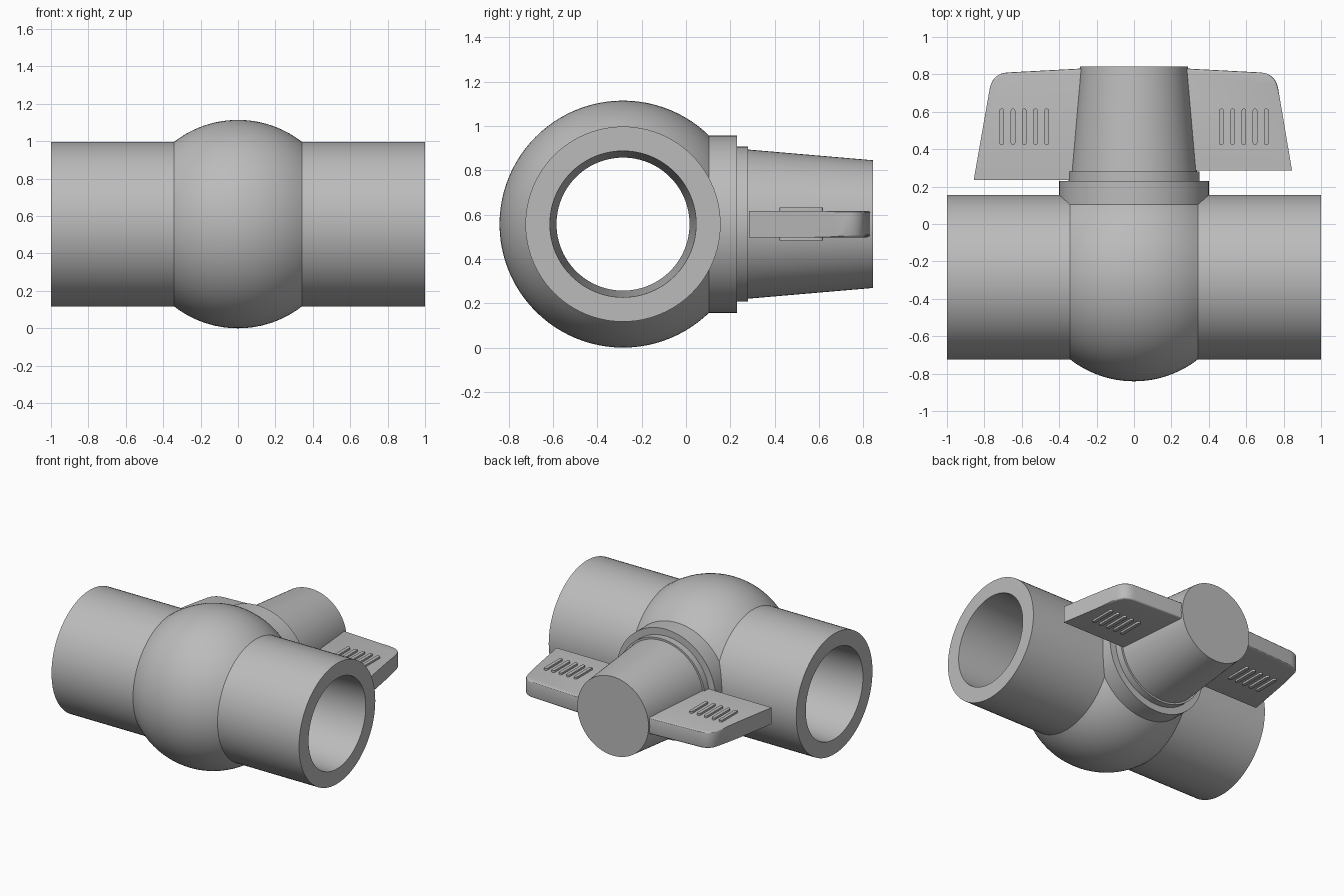
import bpy, bmesh, math
from mathutils import Matrix, Vector

cube = bpy.data.objects.get("Cube")
if cube:
    bpy.data.objects.remove(cube, do_unlink=True)

# Shared plastic colour
grey = bpy.data.materials.new("grey plastic")
grey.use_nodes = True
colour = (0.5, 0.5, 0.5, 1)
grey.diffuse_color = colour
grey.node_tree.nodes["Principled BSDF"].inputs["Base Color"].default_value = colour

AXIS_Y, AXIS_Z = -0.284, 0.557   # pipe centre line
BALL_R, PIPE_R = 0.557, 0.44


def finish(bm, name):
    bmesh.ops.recalc_face_normals(bm, faces=bm.faces[:])
    mesh = bpy.data.meshes.new(name)
    bm.to_mesh(mesh)
    bm.free()
    mesh.materials.append(grey)
    obj = bpy.data.objects.new(name, mesh)
    bpy.context.collection.objects.link(obj)
    bpy.ops.object.select_all(action="DESELECT")
    obj.select_set(True)
    bpy.context.view_layer.objects.active = obj
    bpy.ops.object.shade_smooth_by_angle(angle=math.radians(30))
    return obj


def lathe(name, profile, matrix, closed=False, steps=96):
    """Spin (radius, height) points about local z."""
    bm = bmesh.new()
    verts = [bm.verts.new((r, 0, h)) for r, h in profile]
    pairs = list(zip(verts, verts[1:]))
    if closed:
        pairs.append((verts[-1], verts[0]))
    edges = [bm.edges.new(p) for p in pairs]
    bmesh.ops.spin(bm, geom=verts + edges, cent=(0, 0, 0), axis=(0, 0, 1),
                   angle=math.tau, steps=steps)
    bmesh.ops.remove_doubles(bm, verts=bm.verts[:], dist=1e-5)
    bm.transform(matrix)
    return finish(bm, name)


def prism(bm, outline, half):
    """Extrude an xy outline to +-half about the axis height."""
    face = bm.faces.new([bm.verts.new((x, y, AXIS_Z - half)) for x, y in outline])
    ext = bmesh.ops.extrude_face_region(bm, geom=[face])
    top = [g for g in ext["geom"] if isinstance(g, bmesh.types.BMVert)]
    bmesh.ops.translate(bm, verts=top, vec=(0, 0, 2 * half))


# Ball body with two pipe ends and a slightly tapered open bore
edge_x = math.sqrt(BALL_R ** 2 - PIPE_R ** 2)
spread = math.asin(edge_x / BALL_R)
arc = []
for i in range(25):
    a = spread * (1 - i / 12)
    arc.append((BALL_R * math.cos(a), BALL_R * math.sin(a)))
body = [(0.33, 1), (PIPE_R, 1)] + arc + [(PIPE_R, -1), (0.33, -1), (0.30, -0.35), (0.30, 0.35)]
along_x = Matrix.Translation((0, AXIS_Y, AXIS_Z)) @ Matrix.Rotation(math.pi / 2, 4, "Y")
lathe("valve_body", body, along_x, closed=True)

# Collar, neck ring and tapered handle hub along y
along_y = Matrix.Translation((0, 0, AXIS_Z)) @ Matrix.Rotation(-math.pi / 2, 4, "X")
for name, r0, y0, r1, y1 in (("bonnet_collar", 0.40, 0.07, 0.40, 0.23),
                             ("neck_ring", 0.35, 0.20, 0.35, 0.28),
                             ("handle_hub", 0.338, 0.26, 0.288, 0.843)):
    lathe(name, [(0, y0), (r0, y0), (r1, y1), (0, y1)], along_y)


# Handle wings with rounded outer corner, and grip ribs on both faces
def rounded_corner(before, corner, after, radius, steps=8):
    b, c, a = Vector(before), Vector(corner), Vector(after)
    p, q = c + (b - c).normalized() * radius, c + (a - c).normalized() * radius
    return [tuple(p * (1 - t) ** 2 + c * 2 * t * (1 - t) + q * t * t)
            for t in (i / steps for i in range(steps + 1))]


for label, side, tip, base_y in (("left", 1, 0.845, 0.285), ("right", -1, 0.857, 0.235)):
    low, corner, inner = (tip, base_y), (0.757, 0.806), (0.15, 0.838)
    outline = [(0.15, base_y), low] + rounded_corner(low, corner, inner, 0.085) + [inner]
    bm = bmesh.new()
    prism(bm, [(side * x, y) for x, y in outline], 0.06)
    rim = [e for e in bm.edges if all(v.co.y > 0.72 for v in e.verts)
           and abs(e.verts[0].co.z - e.verts[1].co.z) < 0.001]
    bmesh.ops.bevel(bm, geom=rim, offset=0.012, segments=3, profile=0.5, affect="EDGES")
    finish(bm, label + "_handle_wing")

    bm = bmesh.new()
    for k in range(5):
        x, r = side * (0.467 + 0.06 * k), 0.0125
        slot = []
        for y, start in ((0.605, 0), (0.435, math.pi)):
            for i in range(9):
                a = start + math.pi * i / 8
                slot.append((x + r * math.cos(a), y + r * math.sin(a)))
        prism(bm, slot, 0.074)
    finish(bm, label + "_grip_ribs")
